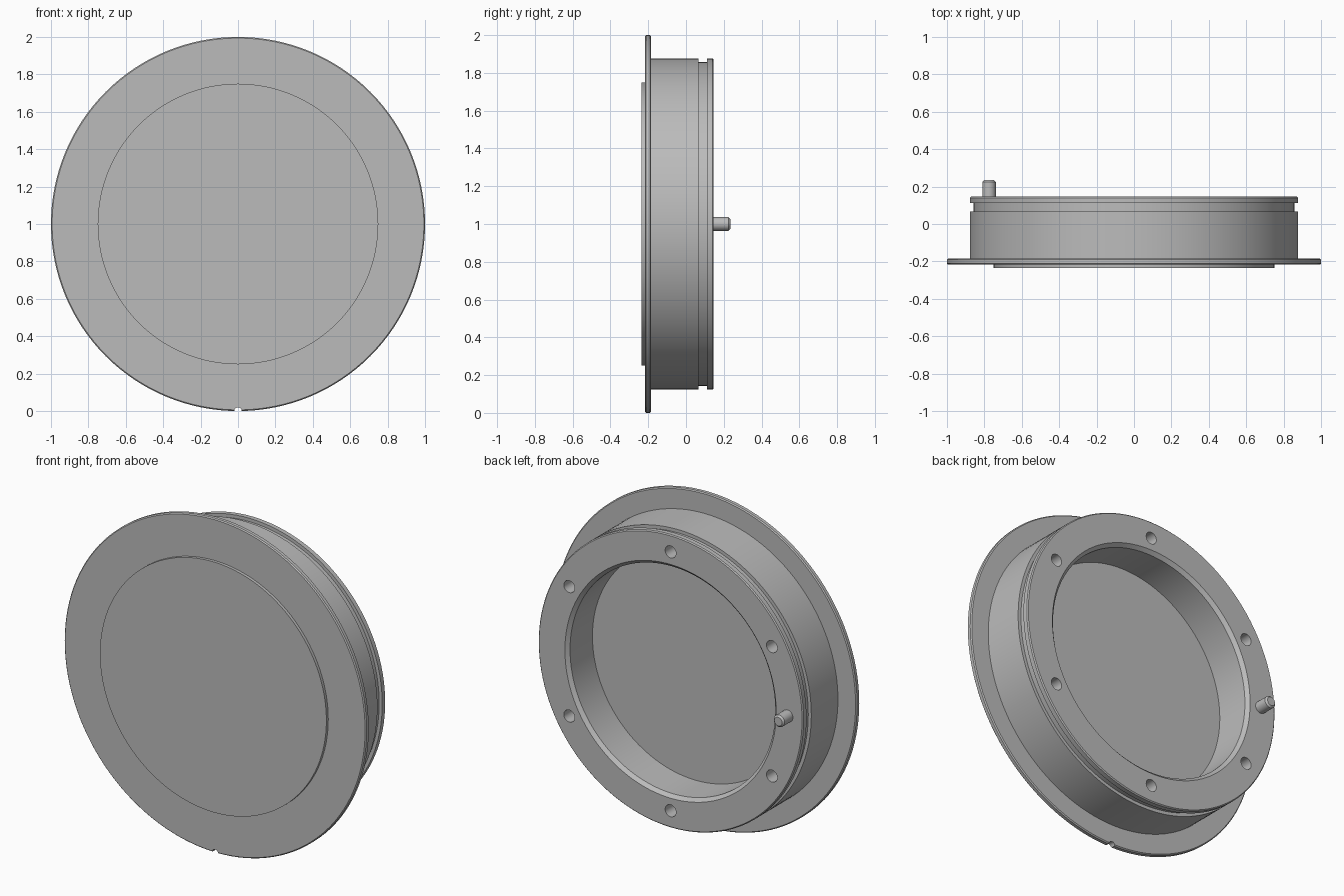
import bpy, bmesh, math
from mathutils import Matrix, Vector

cube = bpy.data.objects.get("Cube")
if cube:
    bpy.data.objects.remove(cube, do_unlink=True)

grey = bpy.data.materials.new("plain grey")
grey.use_nodes = True
COLOUR = (0.5, 0.5, 0.5, 1)
grey.diffuse_color = COLOUR
grey.node_tree.nodes["Principled BSDF"].inputs["Base Color"].default_value = COLOUR


def lathe(name, profile, centre=(0, 0, 1), steps=128):
    """Spin a (radius, y) profile that starts and ends on the y axis."""
    bm = bmesh.new()
    verts = [bm.verts.new((r, y, 0)) for r, y in profile]
    edges = [bm.edges.new(pair) for pair in zip(verts, verts[1:])]
    bmesh.ops.spin(bm, geom=verts + edges, cent=(0, 0, 0), axis=(0, 1, 0),
                   angle=math.tau, steps=steps, use_duplicate=False)
    bmesh.ops.remove_doubles(bm, verts=bm.verts, dist=1e-5)
    bmesh.ops.recalc_face_normals(bm, faces=bm.faces)
    bmesh.ops.translate(bm, verts=bm.verts, vec=Vector(centre))
    mesh = bpy.data.meshes.new(name)
    bm.to_mesh(mesh)
    bm.free()
    mesh.materials.append(grey)
    obj = bpy.data.objects.new(name, mesh)
    bpy.context.collection.objects.link(obj)
    return obj


def smooth(obj):
    bpy.ops.object.select_all(action="DESELECT")
    obj.select_set(True)
    bpy.context.view_layer.objects.active = obj
    bpy.ops.object.shade_smooth_by_angle(angle=math.radians(30))


FRONT, BACK = -0.217, 0.146
FLANGE_BACK, FLOOR = -0.185, -0.086
BODY, GROOVE, BORE = 0.877, 0.857, 0.68
PITCH = 0.775      # radius of the hole circle
B = 0.006          # small edge bevel

# Housing: flange, body with ring groove, and open cup at the back
housing = lathe("housing", [
    (0, FRONT), (1 - B, FRONT), (1, FRONT + B), (1, FLANGE_BACK - B),
    (1 - B, FLANGE_BACK), (BODY, FLANGE_BACK),
    (BODY, 0.067), (GROOVE, 0.067), (GROOVE, 0.112), (BODY, 0.112),
    (BODY, BACK - B), (BODY - B, BACK),
    (BORE + 0.02, BACK), (BORE, BACK - 0.02), (BORE, FLOOR), (0, FLOOR)])

# Cutters: six blind holes in the back rim and a notch under the flange
bm = bmesh.new()


def add_cutter(radius, y0, y1, x, z):
    place = Matrix.Translation((x, (y0 + y1) / 2, z)) @ Matrix.Rotation(math.pi / 2, 4, "X")
    bmesh.ops.create_cone(bm, cap_ends=True, segments=32, radius1=radius,
                          radius2=radius, depth=y1 - y0, matrix=place)


for i in range(6):
    a = math.radians(30 + 60 * i)
    add_cutter(0.036, 0.0, 0.2, PITCH * math.cos(a), 1 + PITCH * math.sin(a))
add_cutter(0.02, -0.3, -0.1, 0, 0)
mesh = bpy.data.meshes.new("hole_cutters")
bm.to_mesh(mesh)
bm.free()
mesh.materials.append(grey)
cutters = bpy.data.objects.new("hole_cutters", mesh)
bpy.context.collection.objects.link(cutters)

cut = housing.modifiers.new("holes", "BOOLEAN")
cut.operation = "DIFFERENCE"
cut.solver = "EXACT"
cut.object = cutters
bpy.context.view_layer.objects.active = housing
housing.select_set(True)
bpy.ops.object.modifier_apply(modifier="holes")
bpy.data.objects.remove(cutters, do_unlink=True)

# Raised round plate on the front
plate = lathe("front_plate", [(0, -0.235), (0.75, -0.235), (0.75, FRONT + 0.01), (0, FRONT + 0.01)])

# Locating pin on the back rim
pin = lathe("locating_pin", [(0, 0.1), (0.036, 0.1), (0.036, 0.225), (0.026, 0.235), (0, 0.235)],
            centre=(-PITCH, 0, 1), steps=32)

for part in (housing, plate, pin):
    smooth(part)
